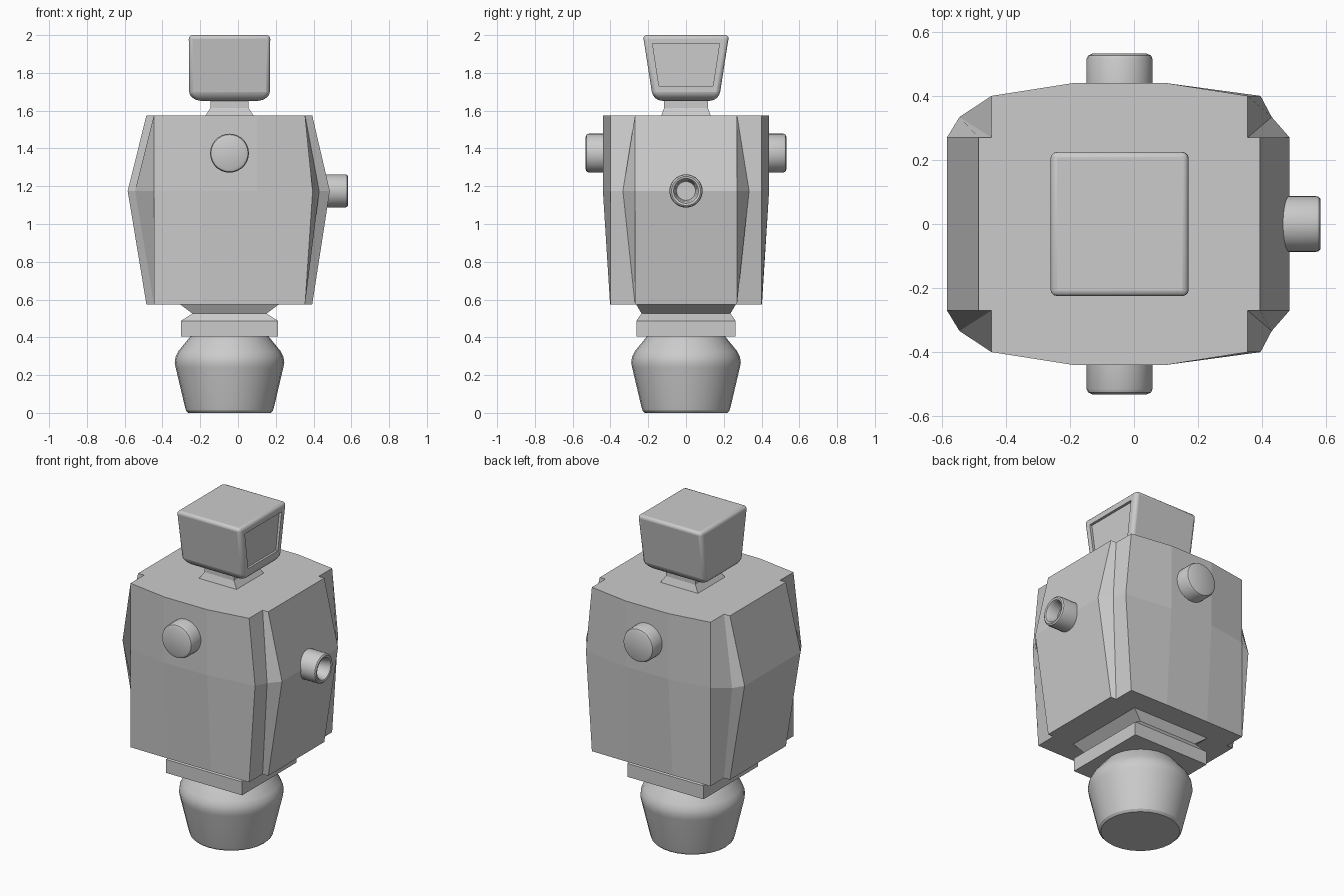
import bpy, math
from mathutils import Matrix, Vector

if "Cube" in bpy.data.objects:
    bpy.data.objects.remove(bpy.data.objects["Cube"])

CX = -0.045  # centre line of the figure


def make(name, verts, faces, smooth=None, bevel=0):
    me = bpy.data.meshes.new(name)
    me.from_pydata(verts, [], faces)
    ob = bpy.data.objects.new(name, me)
    bpy.context.collection.objects.link(ob)
    bpy.ops.object.select_all(action='DESELECT')
    bpy.context.view_layer.objects.active = ob
    ob.select_set(True)
    if bevel:
        m = ob.modifiers.new("bevel", 'BEVEL')
        m.width, m.segments = bevel, 3
        m.limit_method, m.angle_limit = 'ANGLE', math.radians(30)
    if smooth:
        bpy.ops.object.shade_smooth_by_angle(angle=math.radians(smooth))
    return ob


def loft(name, rings, **kw):
    """Skin stacked rings (equal point counts, counter-clockwise) and cap both ends."""
    n = len(rings[0])
    verts = [p for r in rings for p in r]
    faces = [(k * n + i, k * n + (i + 1) % n, (k + 1) * n + (i + 1) % n, (k + 1) * n + i)
             for k in range(len(rings) - 1) for i in range(n)]
    faces.append(tuple(reversed(range(n))))
    faces.append(tuple(range(len(verts) - n, len(verts))))
    return make(name, verts, faces, **kw)


def rect(hx, hy, z):
    return [(CX - hx, -hy, z), (CX + hx, -hy, z), (CX + hx, hy, z), (CX - hx, hy, z)]


def turned(name, profile, centre, axis, n=28, smooth=25):
    """Lathe (radius, distance) points along an axis."""
    q = Vector((0, 0, 1)).rotation_difference(Vector(axis)).to_matrix().to_4x4()
    mat = Matrix.Translation(centre) @ q
    rings = [[mat @ Vector((r * math.cos(2 * math.pi * i / n), r * math.sin(2 * math.pi * i / n), h))
              for i in range(n)] for r, h in profile]
    return loft(name, rings, smooth=smooth)


# Torso: notched corners at both ends, bulging at mid height
def torso_ring(z, yc, r_front, r_notch, r_side, l_notch, l_side, yn):
    front = [(-0.445, -0.40), (-0.19, -yc), (0.10, -yc), (r_front, -0.40),
             (r_notch, -yn), (r_side, -0.27)]
    right_back = [(r_side, 0.27), (r_notch, yn), (r_front, 0.40), (0.10, yc), (-0.19, yc)]
    left = [(-0.445, 0.40), (l_notch, yn), (l_side, 0.27), (l_side, -0.27), (l_notch, -yn)]
    return [(x, y, z) for x, y in front + right_back + left]


loft("torso", [
    torso_ring(0.575, 0.402, 0.355, 0.355, 0.393, -0.445, -0.485, 0.27),
    torso_ring(1.175, 0.44, 0.395, 0.43, 0.486, -0.545, -0.584, 0.334),
    torso_ring(1.575, 0.44, 0.355, 0.355, 0.393, -0.445, -0.485, 0.27)])

# Waist taper and hip slab
loft("waist", [rect(0.195, 0.235, 0.525), rect(0.265, 0.265, 0.577)])
loft("hip_slab", [rect(0.257, 0.263, 0.405), rect(0.257, 0.263, 0.487), rect(0.195, 0.235, 0.527)])

# Round foot
turned("foot", [(0.218, 0), (0.23, 0.012), (0.238, 0.04), (0.285, 0.24), (0.29, 0.265),
                (0.286, 0.295), (0.272, 0.325), (0.205, 0.407)], (CX, 0, 0), (0, 0, 1))

# Neck
loft("neck", [rect(0.13, 0.132, 1.57), rect(0.1, 0.116, 1.615), rect(0.1, 0.116, 1.67)])

# Head with a recessed panel on its right face
rings = [rect(0.17, 0.145, 1.652), rect(0.213, 0.178, 1.68), rect(0.216, 0.228, 2.0)]
head = loft("head", rings, bevel=0.02, smooth=30)


def panel_ring(x):
    return [(x, -0.143, 1.73), (x, 0.143, 1.73), (x, 0.177, 1.955), (x, -0.177, 1.955)]


cutter = loft("panel_cutter", [panel_ring(0.155), panel_ring(0.25)])
cutter.hide_render = True
cutter.hide_set(True)
cut = head.modifiers.new("panel", 'BOOLEAN')
cut.operation, cut.object, cut.solver = 'DIFFERENCE', cutter, 'EXACT'

# Shoulder knobs on front and back
for label, s in (("front", -1), ("back", 1)):
    turned(label + "_knob", [(0.103, 0), (0.103, 0.115), (0.098, 0.126), (0.085, 0.132)],
           (CX, s * 0.40, 1.375), (0, s, 0))

# Hollow socket on the right side
turned("side_socket", [(0.088, 0), (0.088, 0.165), (0.085, 0.177), (0.077, 0.183), (0.066, 0.18),
                       (0.058, 0.165), (0.05, 0.11)], (0.40, 0, 1.175), (1, 0, 0))

# Apply the panel cut and remove its cutter
bpy.ops.object.select_all(action='DESELECT')
bpy.context.view_layer.objects.active = head
head.select_set(True)
for m in list(head.modifiers):
    bpy.ops.object.modifier_apply(modifier=m.name)
bpy.data.objects.remove(cutter)
